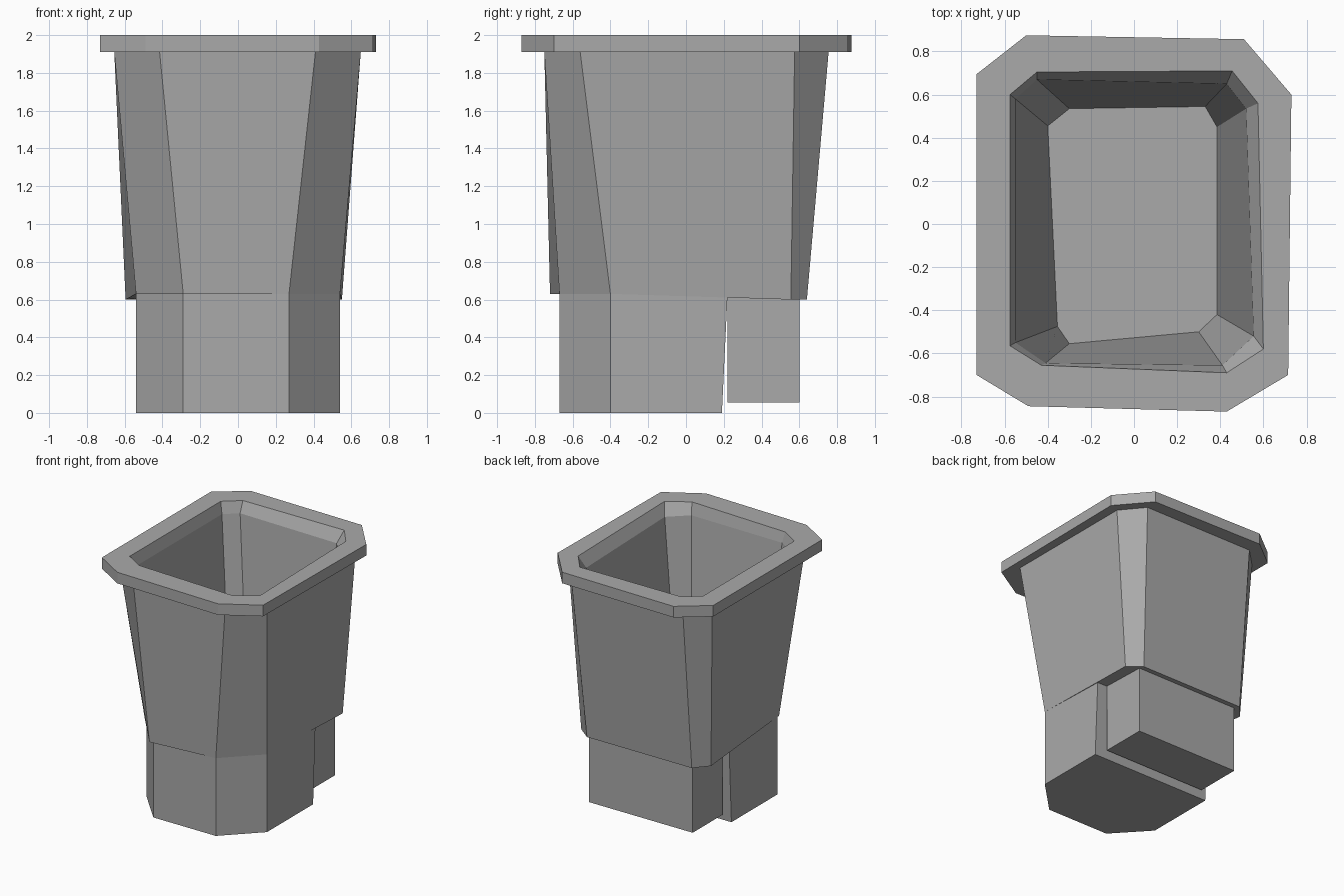
import bpy
import bmesh

if "Cube" in bpy.data.objects:
    bpy.data.objects.remove(bpy.data.objects["Cube"], do_unlink=True)

# Single plain grey finish
grey = bpy.data.materials.new("plain_grey")
grey.use_nodes = True
colour = (0.4, 0.4, 0.4, 1)
grey.diffuse_color = colour
grey.node_tree.nodes["Principled BSDF"].inputs["Base Color"].default_value = colour


def at_height(outline, z):
    return [(x, y, z) for x, y in outline]


def loft(name, rings, cap_ends=True, closed=False):
    """Join matching rings of points with side faces, then cap or close them."""
    bm = bmesh.new()
    loops = [[bm.verts.new(point) for point in ring] for ring in rings]
    pairs = list(zip(loops, loops[1:]))
    if closed:
        pairs.append((loops[-1], loops[0]))
    for lower, upper in pairs:
        for i in range(len(lower)):
            j = (i + 1) % len(lower)
            bm.faces.new((lower[i], lower[j], upper[j], upper[i]))
    if cap_ends:
        bm.faces.new(loops[0])
        bm.faces.new(loops[-1])
    bmesh.ops.recalc_face_normals(bm, faces=bm.faces)
    mesh = bpy.data.meshes.new(name)
    bm.to_mesh(mesh)
    bm.free()
    mesh.materials.append(grey)
    obj = bpy.data.objects.new(name, mesh)
    bpy.context.collection.objects.link(obj)
    return obj


# Outlines run from the back right corner across the back, then round the front
rim_outer = [(-.5, .875), (.51, .857), (.73, .6), (.715, -.7),
             (.43, -.87), (-.49, -.845), (-.73, -.7), (-.73, .695)]
rim_inner = [(-.45, .705), (.455, .71), (.575, .56), (.6, -.58),
             (.43, -.69), (-.43, -.655), (-.575, -.565), (-.575, .6)]
body_top = [(-.5, .755), (.5, .755), (.65, .575), (.65, -.56),
            (.41, -.75), (-.415, -.75), (-.655, -.58), (-.655, .6)]
body_bottom = [(-.5, .64), (.44, .64), (.55, .555), (.54, -.4),
               (.27, -.67), (-.29, -.72), (-.54, -.42), (-.595, .53)]
cavity_top = [(-.45, .67), (.43, .65), (.52, .535), (.555, -.52),
              (.41, -.655), (-.41, -.645), (-.55, -.55), (-.55, .58)]
cavity_floor = [(-.3, .535), (.33, .545), (.385, .45), (.385, -.42),
                (.3, -.5), (-.3, -.555), (-.355, -.475), (-.4, .455)]

rim_low, rim_high, floor_height = 1.91, 2, .66

# Tapered hollow body, its underside stepping slightly down toward the back
underside = [(x, y, .63 if y < 0 else .6) for x, y in body_bottom]
loft("bin_body", [underside,
                  at_height(body_top, rim_low),
                  at_height(cavity_top, rim_low),
                  at_height(cavity_floor, floor_height)])

# Flared rim around the opening
loft("rim", [at_height(rim_outer, rim_low),
             at_height(rim_outer, rim_high),
             at_height(rim_inner, rim_high),
             at_height(cavity_top, rim_low)], cap_ends=False, closed=True)

# Front base with chamfered front corners and a sloping back
front_outline = [(.54, -.4), (.27, -.67), (-.29, -.67), (-.54, -.4)]
base_low = [(-.54, .19), (.54, .19)] + front_outline
base_high = [(-.54, .22), (.54, .22)] + front_outline
loft("front_base", [at_height(base_low, 0), at_height(base_high, .63)])

# Separate block under the back
block = [(-.48, .6), (.45, .6), (.45, .22), (-.48, .22)]
loft("rear_block", [at_height(block, .055), at_height(block, .62)])
